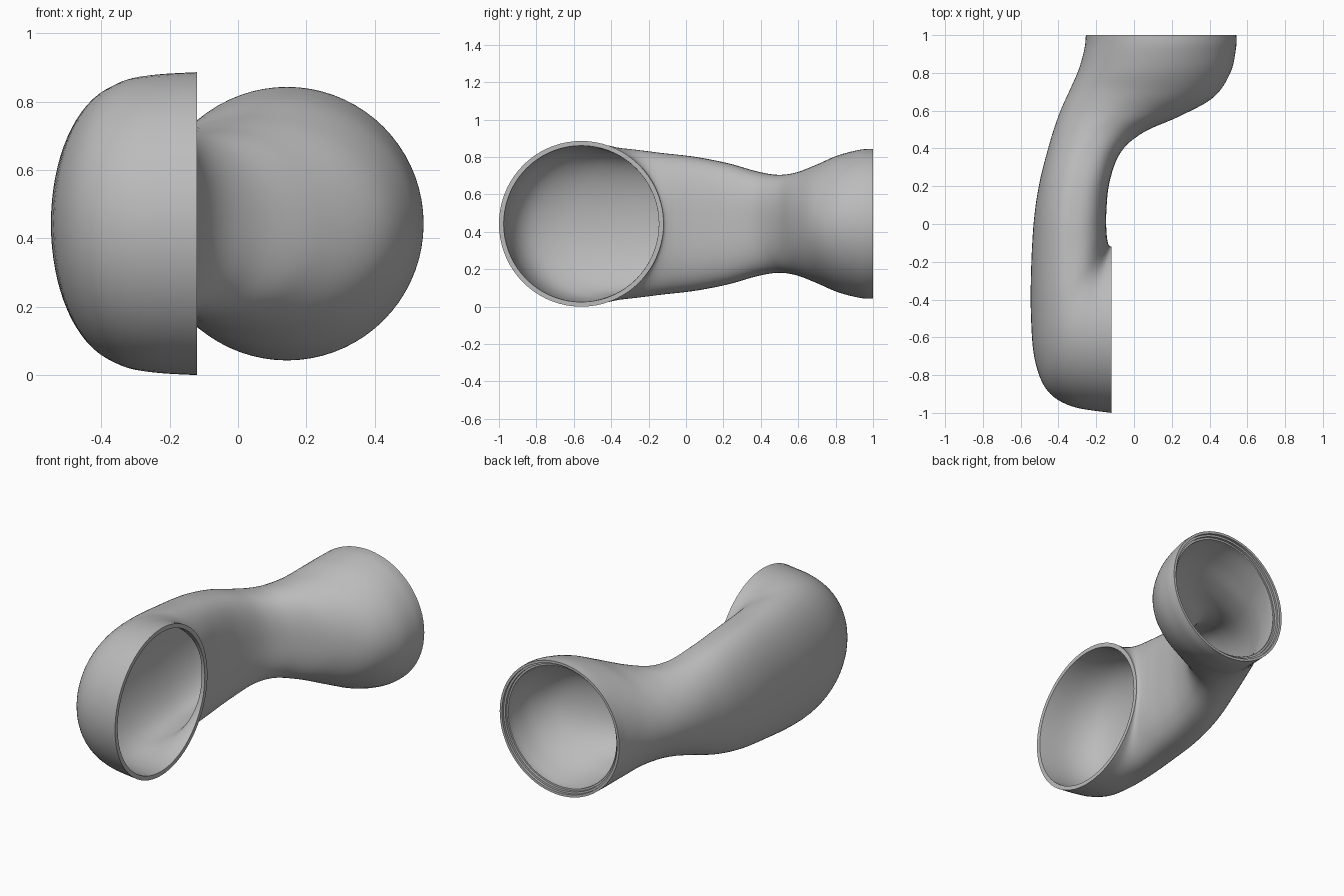
import bpy
import bmesh
from math import cos, sin, pi
from mathutils import Vector

cube = bpy.data.objects.get("Cube")
if cube:
    bpy.data.objects.remove(cube, do_unlink=True)

SIDES, STEPS, MID_Z = 72, 6, 0.443

# Sections: outer bend x, y, inner bend x, y, half height, inner squareness
SECTIONS = [Vector(s) for s in (
    (-.255, 1, .542, 1, .40, 2),
    (-.262, .93, .54, .93, .396, 2),
    (-.292, .82, .51, .80, .365, 2),
    (-.335, .72, .42, .67, .315, 2),
    (-.385, .61, .24, .57, .275, 2.1),
    (-.425, .50, .05, .485, .262, 2.3),
    (-.46, .38, -.07, .38, .28, 2.7),
    (-.50, .22, -.13, .22, .325, 3),
    (-.53, .02, -.147, .05, .36, 3),
    (-.545, -.25, -.145, -.05, .38, 2.8),
    (-.545, -.50, -.14, -.09, .397, 2.5),
    (-.525, -.72, -.135, -.108, .41, 2.3),
    (-.46, -.88, -.13, -.115, .427, 2.1),
    (-.33, -.965, -.125, -.119, .437, 2),
    (-.12, -1, -.12, -.12, .443, 2),
)]


def smooth_path(keys):
    """Catmull-Rom blend through the key sections."""
    pts = [keys[0]] + keys + [keys[-1]]
    out = []
    for a, b, c, d in zip(pts, pts[1:], pts[2:], pts[3:]):
        for k in range(STEPS):
            t = k / STEPS
            out.append(0.5 * (2 * b + (c - a) * t + (2 * a - 5 * b + 4 * c - d) * t ** 2
                              + (3 * b - a - 3 * c + d) * t ** 3))
    return out + [keys[-1]]


def add_ring(bm, section, inset=0.0, shift=0.0):
    """One cross-section, optionally shrunk by a wall thickness."""
    ox, oy, ix, iy, height, power = section
    centre = Vector(((ox + ix) / 2, (oy + iy) / 2 + shift, MID_Z))
    half = Vector(((ix - ox) / 2, (iy - oy) / 2, 0))
    half *= 1 - inset / half.length
    ring = []
    for k in range(SIDES):
        c, s = cos(2 * pi * k / SIDES), sin(2 * pi * k / SIDES)
        p = 2 / power if c > 0 else 1
        u = abs(c) ** p * (1 if c > 0 else -1)
        v = abs(s) ** p * (1 if s > 0 else -1)
        ring.append(bm.verts.new(centre + half * u + Vector((0, 0, (height - inset) * v))))
    return ring


metal = bpy.data.materials.new("grey")
metal.use_nodes = True
grey = (0.5, 0.5, 0.5, 1)
metal.diffuse_color = grey
metal.node_tree.nodes["Principled BSDF"].inputs["Base Color"].default_value = grey

# Duct: outer skin, front rim, inner skin, stepped lip at the back opening
path = smooth_path(SECTIONS)
last = len(path) - 1
bm = bmesh.new()
rings = [add_ring(bm, s) for s in path]
for i in range(last, 2, -1):
    rings.append(add_ring(bm, path[i], 0.04 - 0.015 * i / last))
for inset, depth in ((.04, -.03), (.027, -.03), (.027, -.015), (.015, -.015), (.015, 0)):
    rings.append(add_ring(bm, path[0], inset, depth))
for a, b in zip(rings, rings[1:] + rings[:1]):
    for k in range(SIDES):
        n = (k + 1) % SIDES
        bm.faces.new((a[k], a[n], b[n], b[k]))
bmesh.ops.recalc_face_normals(bm, faces=bm.faces)
mesh = bpy.data.meshes.new("curved_duct")
bm.to_mesh(mesh)
bm.free()
mesh.materials.append(metal)
duct = bpy.data.objects.new("curved_duct", mesh)
bpy.context.collection.objects.link(duct)
bpy.context.view_layer.objects.active = duct
duct.select_set(True)
bpy.ops.object.shade_smooth_by_angle(angle=pi / 4)
